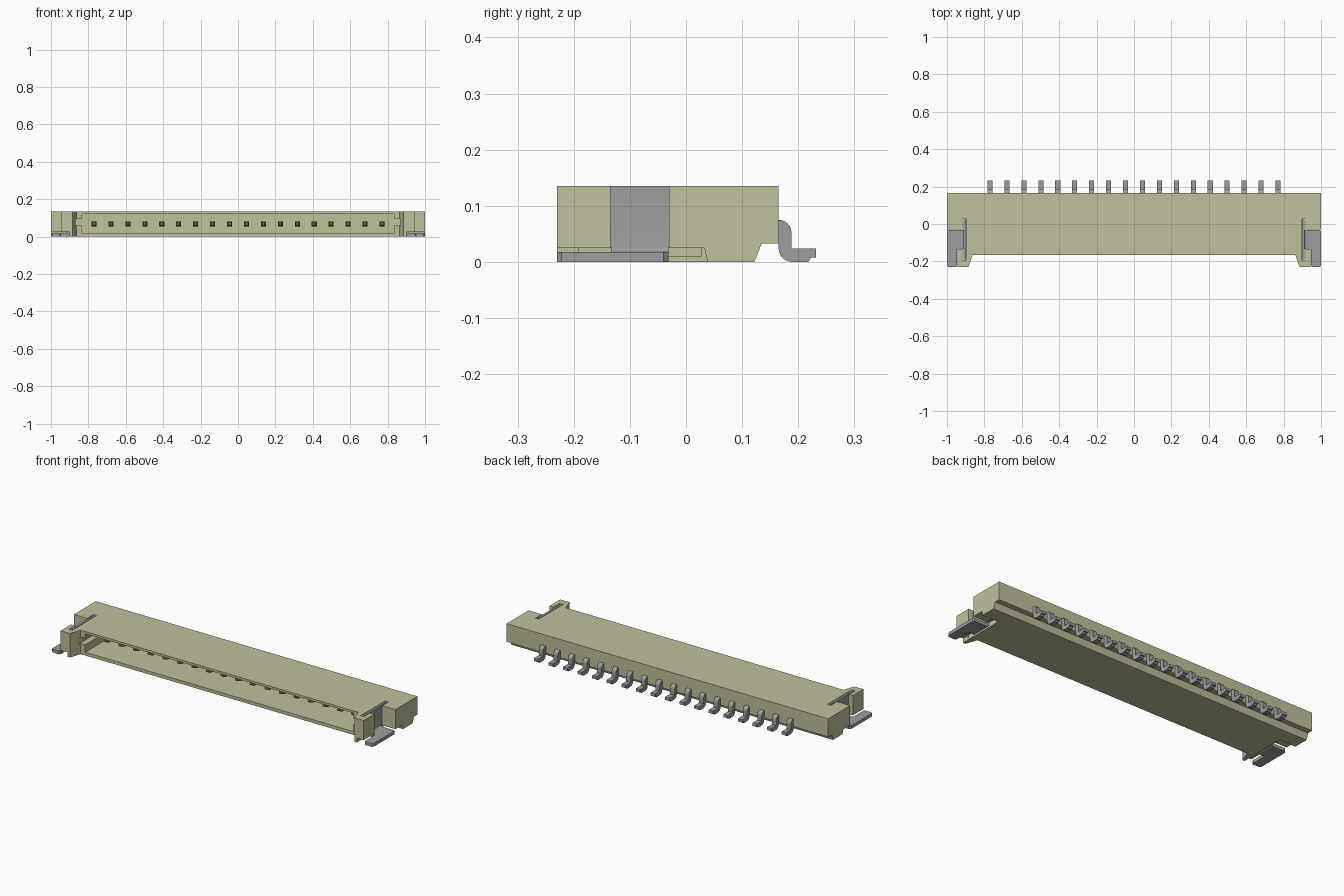
import bpy, bmesh, math
from mathutils import Vector

cube = bpy.data.objects.get("Cube")
if cube:
    bpy.data.objects.remove(cube, do_unlink=True)


def material(name, rgb, metallic=0.0):
    m = bpy.data.materials.new(name)
    m.use_nodes = True
    m.diffuse_color = (*rgb, 1)
    m.node_tree.nodes["Principled BSDF"].inputs["Base Color"].default_value = (*rgb, 1)
    return m


BEIGE = material("beige plastic", (0.53, 0.53, 0.33))
STEEL = material("grey metal", (0.34, 0.34, 0.35))
GOLD = material("gold contact", (0.25, 0.23, 0.0))


def prism(bm, pts, axis, a, b):
    """Extrude a 2D outline along an axis, from a to b."""
    def place(p, t):
        return {"x": (t, *p), "y": (p[0], t, p[1]), "z": (*p, t)}[axis]
    ends = [[bm.verts.new(place(p, t)) for p in pts] for t in (a, b)]
    bm.faces.new(ends[0])
    bm.faces.new(ends[1][::-1])
    n = len(pts)
    for i in range(n):
        j = (i + 1) % n
        bm.faces.new((ends[0][i], ends[1][i], ends[1][j], ends[0][j]))


def box(bm, x0, x1, y0, y1, z0, z1):
    prism(bm, [(x0, y0), (x1, y0), (x1, y1), (x0, y1)], "z", z0, z1)


def finish(bm, name, mat):
    bmesh.ops.recalc_face_normals(bm, faces=bm.faces)
    me = bpy.data.meshes.new(name)
    bm.to_mesh(me)
    bm.free()
    ob = bpy.data.objects.new(name, me)
    me.materials.append(mat)
    bpy.context.collection.objects.link(ob)
    return ob


def select(ob):
    bpy.ops.object.select_all(action="DESELECT")
    ob.select_set(True)
    bpy.context.view_layer.objects.active = ob


def cut(ob, fill):
    """Subtract the solid made by fill(bm) from an object."""
    bm = bmesh.new()
    fill(bm)
    tool = finish(bm, "cutter", BEIGE)
    tool.hide_render = True
    mod = ob.modifiers.new("cut", "BOOLEAN")
    mod.object, mod.operation, mod.solver = tool, "DIFFERENCE", "EXACT"
    select(ob)
    bpy.ops.object.modifier_apply(modifier=mod.name)
    bpy.data.objects.remove(tool, do_unlink=True)


def arc(cx, cy, r, a0, a1, n=6):
    return [(cx + r * math.cos(math.radians(a0 + (a1 - a0) * i / n)),
             cy + r * math.sin(math.radians(a0 + (a1 - a0) * i / n))) for i in range(n + 1)]


H = 0.135
PIN_X = [(i - 8.5) * 0.0906 for i in range(18)]

# Housing: plan outline with front arms and side recesses
half = [(0.863, -0.165), (0.885, -0.23), (0.943, -0.23), (0.943, -0.135),
        (0.906, -0.135), (0.906, -0.03), (1.0, -0.03), (1.0, 0.165)]
bm = bmesh.new()
prism(bm, half + [(-x, y) for x, y in reversed(half)], "z", 0, H)
housing = finish(bm, "housing", BEIGE)

# Step along the rear underside
cut(housing, lambda b: prism(
    b, [(0.122, 0), (0.135, 0.033), (0.3, 0.033), (0.3, -0.1), (0.122, -0.1)], "x", -1.2, 1.2))
# Mating cavity with a key slot at each end
cut(housing, lambda b: box(b, -0.835, 0.835, -0.3, 0.05, 0.018, 0.122))
cut(housing, lambda b: box(b, -0.868, 0.868, -0.3, 0.049, 0.06, 0.096))
for s in (-1, 1):
    # Clearance under the arm for the solder tab, and the slot for its plate
    cut(housing, lambda b: prism(
        b, [(-0.3, -0.1), (0.038, -0.1), (0.038, 0), (0.033, 0.025), (-0.3, 0.025)],
        "x", s * 0.9, s * 1.2))
    cut(housing, lambda b: box(b, s * 0.897, s * 0.917, -0.192, 0.027, 0.01, 0.2))

# Solder tabs: upright plate, bend and foot, mirrored to both ends
for s, side in ((1, "left"), (-1, "right")):
    bm = bmesh.new()
    L = [(0.9, H), (0.9, 0.018)] + arc(0.918, 0.018, 0.018, 180, 270, 5) \
        + [(0.95, 0.0), (0.95, 0.018)] + arc(0.92, 0.026, 0.008, 270, 180, 4) + [(0.912, H)]
    prism(bm, [(s * x, z) for x, z in L], "y", -0.134, -0.031)
    for y0, y1 in ((-0.19, -0.134), (-0.031, 0.025)):
        box(bm, s * 0.9, s * 0.912, y0, y1, 0.027, H)
    foot = [(0.946, -0.031), (0.946, -0.222), (0.952, -0.23), (0.992, -0.23),
            (1.0, -0.222), (1.0, -0.04), (0.992, -0.031)]
    prism(bm, [(s * x, y) for x, y in foot], "z", 0, 0.018)
    tab = finish(bm, side + "_solder_tab", STEEL)
    select(tab)
    bpy.ops.object.shade_smooth_by_angle(angle=math.radians(30))

# Gull-wing leads along the back
lead = arc(0.165, 0.052, 0.023, 90, 0) + [(0.188, 0.024), (0.232, 0.024), (0.232, 0.008),
       (0.223, 0.008), (0.218, 0)] + arc(0.189, 0.024, 0.024, 270, 180) + [(0.165, 0.052)]
bm = bmesh.new()
for x in PIN_X:
    prism(bm, lead, "x", x - 0.0135, x + 0.0135)
leads = finish(bm, "solder_leads", STEEL)
select(leads)
bpy.ops.object.shade_smooth_by_angle(angle=math.radians(30))

# Contact pins inside the cavity, with tapered tips
bm = bmesh.new()
for x in PIN_X:
    rings = []
    for y, r in ((0.06, 0.0135), (-0.06, 0.0135), (-0.08, 0.007)):
        rings.append([bm.verts.new((x + a * r, y, 0.068 + b * r))
                      for a, b in ((-1, -1), (1, -1), (1, 1), (-1, 1))])
    for p, q in zip(rings, rings[1:]):
        for i in range(4):
            bm.faces.new((p[i], p[(i + 1) % 4], q[(i + 1) % 4], q[i]))
    bm.faces.new(rings[0])
    bm.faces.new(rings[-1])
finish(bm, "contact_pins", GOLD)
